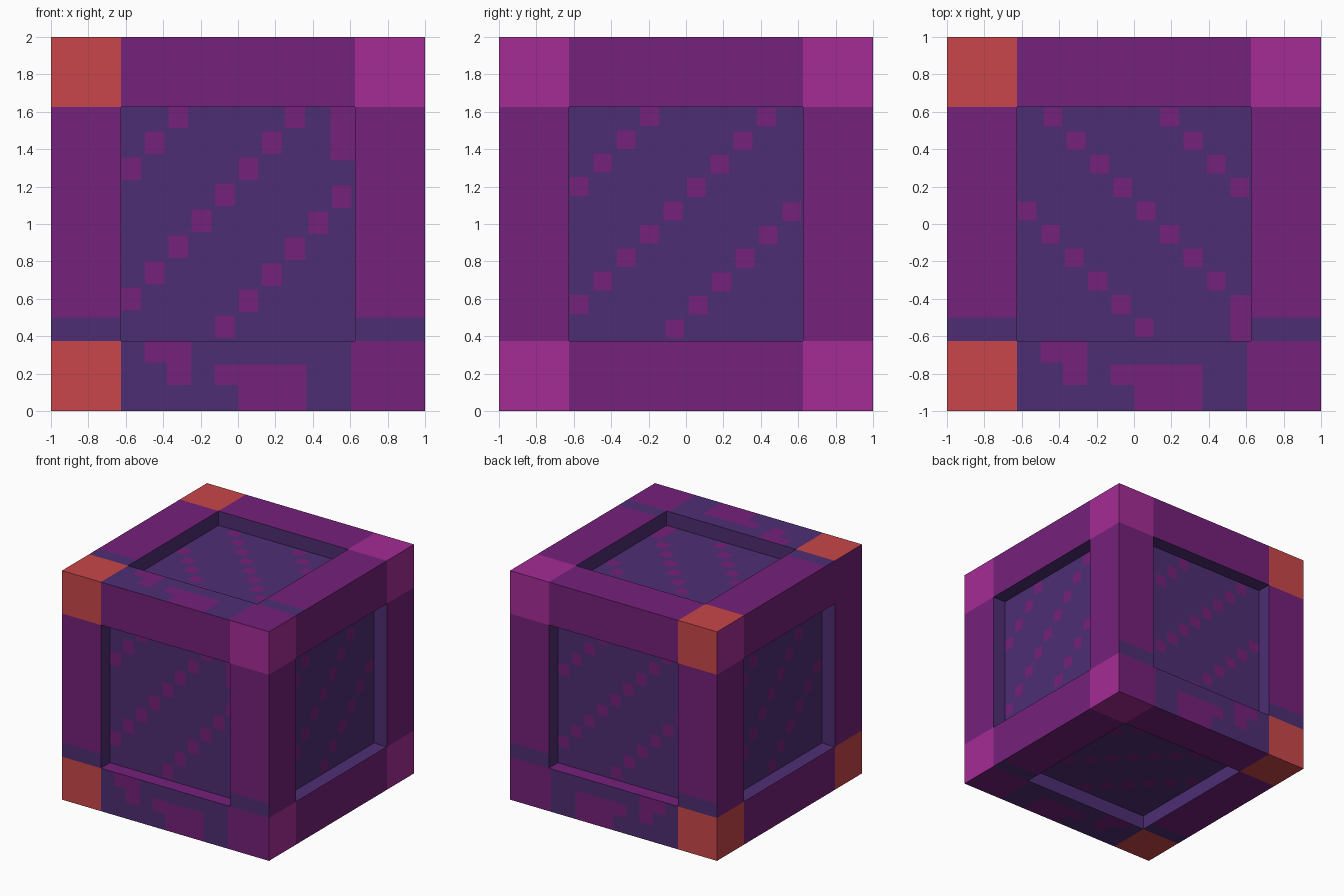
import bpy
from mathutils import Vector

if "Cube" in bpy.data.objects:
    bpy.data.objects.remove(bpy.data.objects["Cube"])

E = 0.625      # inner edge of the frame bars (half size)
DEPTH = 0.125  # panel recess
RED, PURPLE, MAGENTA, INDIGO = range(4)

# Materials
MATS = []
for name, col in (("coral red", (0.578, 0.061, 0.067)), ("purple", (0.178, 0.015, 0.193)),
                  ("magenta", (0.376, 0.025, 0.302)), ("indigo", (0.076, 0.027, 0.172))):
    m = bpy.data.materials.new(name)
    m.diffuse_color = (*col, 1)
    m.use_nodes = True
    m.node_tree.nodes["Principled BSDF"].inputs["Base Color"].default_value = m.diffuse_color
    MATS.append(m)


class Builder:
    """Collects coloured quads and turns them into one object."""
    def __init__(self, name):
        self.name, self.v, self.f, self.c, self.ids = name, [], [], [], {}

    def vert(self, p):
        key = tuple(round(x, 4) for x in p)
        if key not in self.ids:
            self.ids[key] = len(self.v)
            self.v.append(key)
        return self.ids[key]

    def quad(self, pts, normal, colour):
        if (pts[1] - pts[0]).cross(pts[2] - pts[1]).dot(normal) < 0:
            pts = pts[::-1]
        self.f.append([self.vert(p) for p in pts])
        self.c.append(colour)

    def grid(self, axes, height, half, rects, base, hole=0):
        """Flat square cut along all rectangle edges; the last rectangle wins."""
        n, u, v = axes
        us, vs = {-half, half}, {-half, half}
        if hole:
            us |= {-hole, hole}
            vs |= {-hole, hole}
        for a, b, c, d, _ in rects:
            us |= {a, c}
            vs |= {b, d}
        us = sorted(x for x in us if -half <= x <= half)
        vs = sorted(x for x in vs if -half <= x <= half)
        for a, c in zip(us, us[1:]):
            for b, d in zip(vs, vs[1:]):
                x, y = (a + c) / 2, (b + d) / 2
                if max(abs(x), abs(y)) < hole:
                    continue
                col = base
                for r in rects:
                    if r[0] < x < r[2] and r[1] < y < r[3]:
                        col = r[4]
                self.quad([CENTRE + n * height + u * s + v * t
                           for s, t in ((a, b), (c, b), (c, d), (a, d))], n, col)

    def finish(self):
        me = bpy.data.meshes.new(self.name)
        me.from_pydata(self.v, [], self.f)
        for m in MATS:
            me.materials.append(m)
        for p, c in zip(me.polygons, self.c):
            p.material_index = c
        ob = bpy.data.objects.new(self.name, me)
        bpy.context.collection.objects.link(ob)


CENTRE = Vector((0, 0, 1))
X, Y, Z = Vector((1, 0, 0)), Vector((0, 1, 0)), Vector((0, 0, 1))


def corner(su, sv, col):
    a, c = sorted((su * E, su))
    b, d = sorted((sv * E, sv))
    return (a, b, c, d, col)


def dots(lines, step, size, flip=1):
    """Diagonal rows of small marks: (start u, start v, count)."""
    out = []
    for u0, v0, count in lines:
        for i in range(count):
            u, v = flip * (u0 + i * step[0]), v0 + i * step[1]
            w, h = size[0] / 2, size[1] / 2
            out.append((max(u - w, -E), max(v - h, -E), min(u + w, E), min(v + h, E), PURPLE))
    return out


# Frame colour layouts
worn = [corner(-1, -1, RED), corner(-1, 1, RED), corner(1, 1, MAGENTA),
        (-E, -1, 0.605, -E, INDIGO),                       # chipped lower bar
        (-1, -E, -E, -0.5, INDIGO), (E, -E, 1, -0.5, INDIGO),
        (-0.5, -0.74, -0.25, -E, PURPLE), (-0.38, -0.86, -0.25, -0.74, PURPLE),
        (-0.125, -0.86, 0.365, -0.75, PURPLE), (0, -1, 0.365, -0.86, PURPLE)]
plain = [corner(s, t, MAGENTA) for s in (-1, 1) for t in (-1, 1)]
left = [corner(-1, -1, RED), corner(1, -1, RED), corner(1, 1, MAGENTA)]

# Panel marks
side_lines = [(-0.57, 0.2, 4), (-0.57, -0.43, 9), (-0.06, -0.56, 6)]
side = dots(side_lines, (0.125, 0.125), (0.1, 0.1))
side_flip = dots(side_lines, (0.125, 0.125), (0.1, 0.1), -1)
front = dots([(-0.57, 0.295, 3), (-0.57, -0.4, 8), (-0.07, -0.55, 6)],
             (0.125, 0.139), (0.105, 0.12)) + [(0.495, 0.34, E, E, PURPLE)]
flat = dots([(-0.435, 0.57, 8), (-0.57, 0.07, 6), (0.19, 0.57, 4)],
            (0.125, -0.125), (0.1, 0.1)) + [(0.515, -E, E, -0.38, PURPLE)]

# name, (normal, u, v), frame layout, panel marks, sill colour
SIDES = [("front", (-Y, X, Z), worn, front, PURPLE),
         ("back", (Y, X, Z), worn, side_flip, PURPLE),
         ("right", (X, Y, Z), plain, side, INDIGO),
         ("left", (-X, Y, Z), left, side_flip, INDIGO),
         ("top", (Z, X, Y), worn, flat, INDIGO),
         ("bottom", (-Z, X, Y), worn, flat, INDIGO)]

frame = Builder("crate_frame")
for name, axes, layout, marks, sill in SIDES:
    n, u, v = axes
    frame.grid(axes, 1, 1, layout, PURPLE, hole=E)
    # Recess walls
    for along, out in ((u, v), (u, -v), (v, u), (v, -u)):
        base = CENTRE + out * E
        pts = [base + along * s + n * h
               for s, h in ((-E, 1), (E, 1), (E, 1 - DEPTH), (-E, 1 - DEPTH))]
        frame.quad(pts, -out, sill if out == -v else INDIGO)
    # Recessed panel
    panel = Builder(name + "_panel")
    panel.grid(axes, 1 - DEPTH, E, marks, INDIGO)
    panel.finish()
frame.finish()
